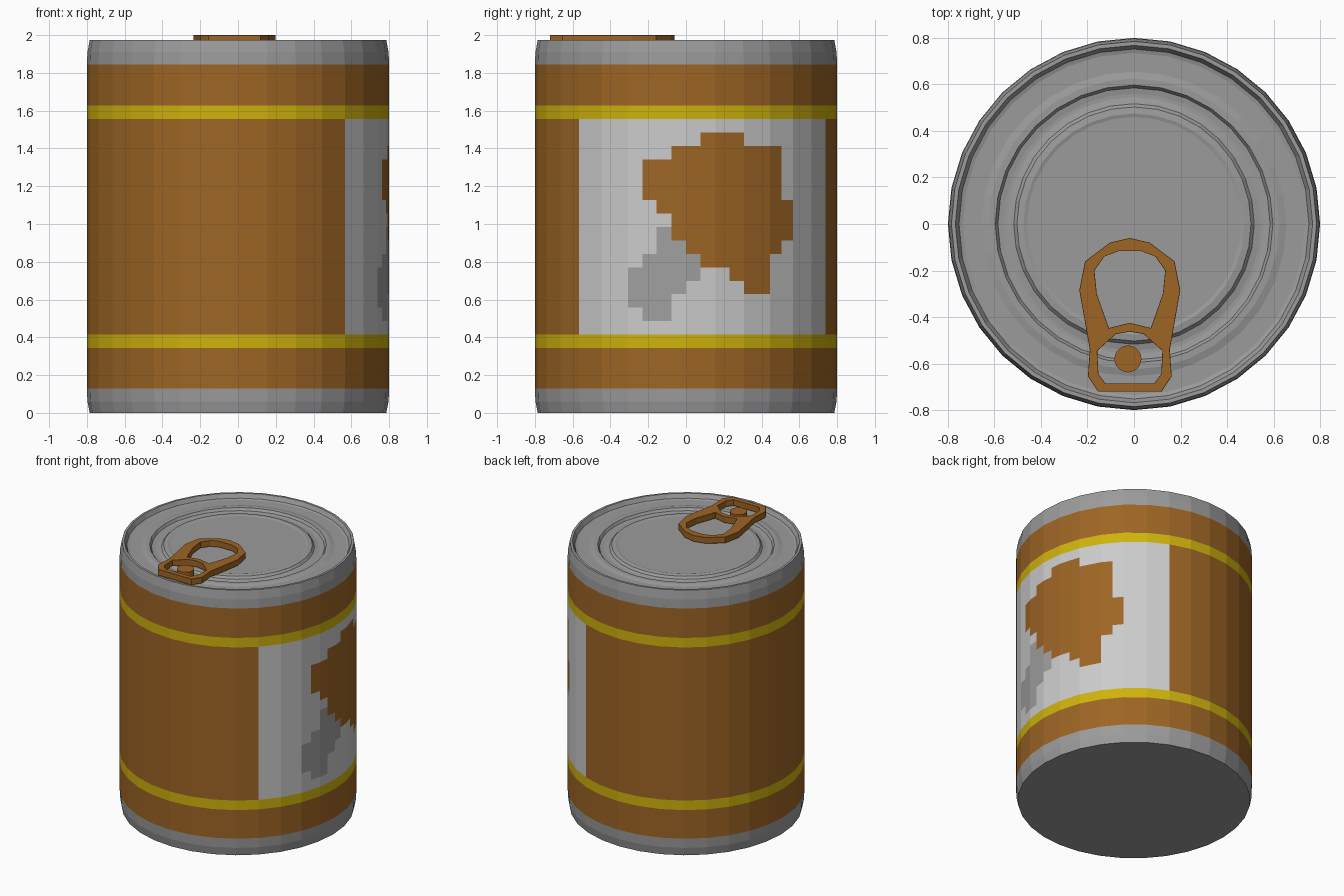
import bpy, bmesh
from math import sin, cos, pi

if "Cube" in bpy.data.objects:
    bpy.data.objects.remove(bpy.data.objects["Cube"])

SIDES, R = 32, 0.8


def material(name, rgb):
    m = bpy.data.materials.new(name)
    m.diffuse_color = (*rgb, 1)
    m.use_nodes = True
    m.node_tree.nodes["Principled BSDF"].inputs["Base Color"].default_value = m.diffuse_color
    return m


METAL = material("metal", (0.33, 0.33, 0.33))
ORANGE = material("orange", (0.34, 0.13, 0.018))
YELLOW = material("yellow", (0.62, 0.45, 0.004))
PALE = material("pale_label", (0.57, 0.57, 0.57))
SHADE = material("label_grey", (0.35, 0.35, 0.35))


def finish(name, bm, mats):
    bmesh.ops.recalc_face_normals(bm, faces=bm.faces)
    me = bpy.data.meshes.new(name)
    bm.to_mesh(me)
    bm.free()
    ob = bpy.data.objects.new(name, me)
    bpy.context.collection.objects.link(ob)
    for m in mats:
        me.materials.append(m)
    return ob


def lathe(name, profile, mat):
    """Spin an (r, z) profile into flat-sided rings, capping its last ring."""
    bm = bmesh.new()
    rings = [[bm.verts.new((r * cos(2 * pi * i / SIDES), r * sin(2 * pi * i / SIDES), z))
              for i in range(SIDES)] for r, z in profile]
    for a, b in zip(rings, rings[1:]):
        for i in range(SIDES):
            j = (i + 1) % SIDES
            bm.faces.new((a[i], a[j], b[j], b[i]))
    cap = bm.faces.new(rings[-1])
    ob = finish(name, bm, [mat])
    # open shells: make sure the cap side faces outward
    up = 1 if profile[-1][1] > 1 else -1
    if ob.data.polygons[-1].normal.z * up < 0:
        ob.data.flip_normals()
    return ob


# Metal ends: tapered bottom, and rimmed lid with stepped rings
lathe("can_bottom", [(R, 0.13), (0.797, 0.06), (0.785, 0.0)], METAL)
lathe("can_lid", [(R, 1.845), (0.797, 1.91), (0.785, 1.975), (0.768, 1.975), (0.752, 1.945),
                  (0.735, 1.94), (0.655, 1.94), (0.625, 1.948), (0.597, 1.948),
                  (0.585, 1.93), (0.56, 1.926), (0.545, 1.926), (0.517, 1.932),
                  (0.503, 1.948), (0.475, 1.952), (0.46, 1.948)], METAL)

# Wrapper: grid of 64 half-facets by rows, coloured per cell
ROW0, STEP, ROWS = 0.343, 0.0713, 18
BLOB = {15: (1, 4), 14: (-1, 7), 13: (-3, 7), 12: (-3, 7), 11: (-3, 7), 10: (-2, 8),
        9: (-1, 8), 8: (-1, 8), 7: (0, 7), 6: (1, 6), 5: (3, 6), 4: (4, 6)}
PATCH = {8: (-2, -1), 7: (-2, 0), 6: (-3, 1), 5: (-4, 1), 4: (-4, 0), 3: (-4, -1), 2: (-3, -1)}


def cell_colour(col, row):
    def within(table):
        lo, hi = table.get(row, (0, 0))
        return lo <= col < hi
    if row in (0, ROWS - 1):
        return 1
    if row < 0 or row >= ROWS or not -8 <= col < 12 or within(BLOB):
        return 0
    return 3 if within(PATCH) else 2


def ring_point(j):
    r = R if j % 2 == 0 else R * cos(pi / SIDES)
    return r * cos(pi * j / SIDES), r * sin(pi * j / SIDES)


bm = bmesh.new()
levels = [0.13] + [ROW0 + STEP * k for k in range(ROWS + 1)] + [1.845]
grid = [[bm.verts.new((*ring_point(j), z)) for j in range(-SIDES, SIDES)] for z in levels]
for k in range(len(levels) - 1):
    for i in range(2 * SIDES):
        n = (i + 1) % (2 * SIDES)
        f = bm.faces.new((grid[k][i], grid[k][n], grid[k + 1][n], grid[k + 1][i]))
        f.material_index = cell_colour(i - SIDES, k - 1)
finish("wrapper", bm, [ORANGE, YELLOW, PALE, SHADE])

# Pull tab: mirrored half outlines with two holes, extruded and bevelled
TAB_X, TAB_LOW, TAB_TOP = -0.018, 1.955, 2.0
OUTER = [(0, -.06), (.085, -.08), (.192, -.16), (.217, -.285), (.172, -.54), (.18, -.655), (.137, -.72)]
BIG_HOLE = [(.05, -.117), (.11, -.14), (.152, -.2), (.142, -.3), (.09, -.447), (0, -.425)]
SMALL_HOLE = [(0, -.463), (.06, -.473), (.14, -.545), (.135, -.645), (.105, -.685)]

cu = bpy.data.curves.new("pull_tab", 'CURVE')
cu.dimensions, cu.fill_mode = '2D', 'BOTH'
cu.extrude = (TAB_TOP - TAB_LOW) / 2
for half in (OUTER, BIG_HOLE, SMALL_HOLE):
    loop = half + [(-x, y) for x, y in reversed(half) if x > 0]
    sp = cu.splines.new('POLY')
    sp.points.add(len(loop) - 1)
    for p, (x, y) in zip(sp.points, loop):
        p.co = (x, y, 0, 1)
    sp.use_cyclic_u = True
tmp = bpy.data.objects.new("tab_outline", cu)
bpy.context.collection.objects.link(tmp)
bpy.context.view_layer.update()
bm = bmesh.new()
bm.from_mesh(tmp.to_mesh())
tmp.to_mesh_clear()
bpy.data.objects.remove(tmp)
bmesh.ops.remove_doubles(bm, verts=bm.verts, dist=0.0005)
bmesh.ops.translate(bm, verts=bm.verts, vec=(TAB_X, 0, (TAB_LOW + TAB_TOP) / 2))
tab = finish("pull_tab", bm, [ORANGE])
for p in tab.data.polygons:
    p.use_smooth = False
bev = tab.modifiers.new("edge_bevel", 'BEVEL')
bev.width, bev.segments = 0.01, 1
bev.limit_method, bev.angle_limit = 'ANGLE', 1.2

# Rivet holding the tab
bpy.ops.mesh.primitive_cylinder_add(vertices=20, radius=0.058, depth=0.05,
                                    location=(-0.026, -0.58, 1.96))
rivet = bpy.context.object
rivet.name = "tab_rivet"
rivet.data.materials.append(ORANGE)
